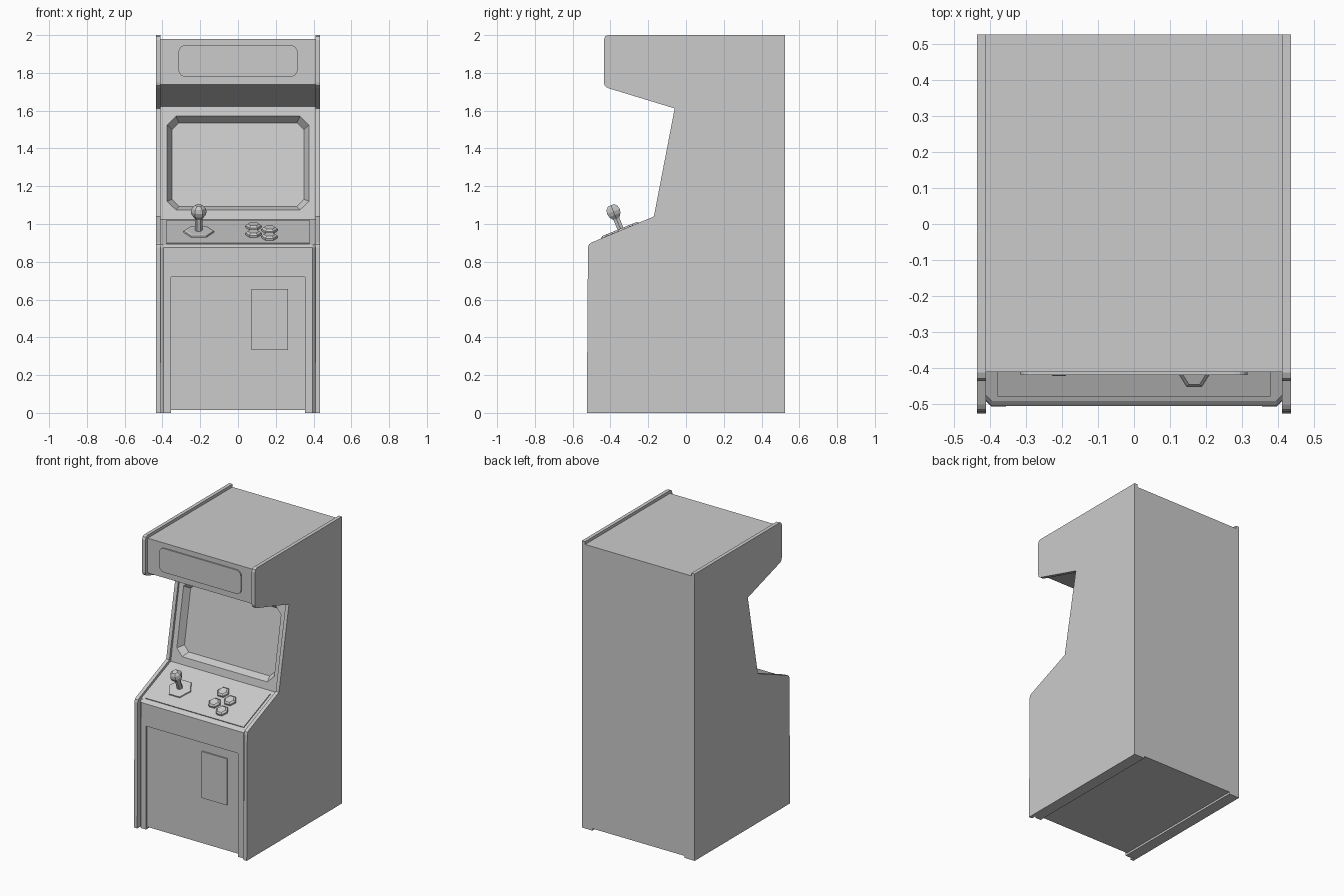
import bpy, bmesh, math
from mathutils import Matrix, Vector

if "Cube" in bpy.data.objects:
    bpy.data.objects.remove(bpy.data.objects["Cube"])

grey = bpy.data.materials.new("plain grey")
grey.use_nodes = True
grey.diffuse_color = (0.6, 0.6, 0.6, 1)
grey.node_tree.nodes["Principled BSDF"].inputs["Base Color"].default_value = (0.6, 0.6, 0.6, 1)


def frame(origin, v):
    """Plane whose u axis is world x, v runs up the surface, n points out."""
    u = Vector((1, 0, 0))
    v = Vector(v).normalized()
    return Matrix.Translation(origin) @ Matrix((u, v, u.cross(v))).transposed().to_4x4()


def loft(name, rings, matrix):
    """Skin a list of (height, outline) rings and cap both ends."""
    bm = bmesh.new()
    loops = [[bm.verts.new(matrix @ Vector((u, v, h))) for u, v in pts] for h, pts in rings]
    n = len(loops[0])
    for a, b in zip(loops, loops[1:]):
        for i in range(n):
            j = (i + 1) % n
            bm.faces.new((a[i], a[j], b[j], b[i]))
    bm.faces.new(loops[0][::-1])
    bm.faces.new(loops[-1])
    bmesh.ops.recalc_face_normals(bm, faces=bm.faces)
    mesh = bpy.data.meshes.new(name)
    bm.to_mesh(mesh)
    bm.free()
    mesh.materials.append(grey)
    obj = bpy.data.objects.new(name, mesh)
    bpy.context.scene.collection.objects.link(obj)
    return obj


def rect(w, h, r=0.0, steps=1):
    """Rectangle of half sizes w, h with cut (steps=1) or rounded corners."""
    if not r:
        return [(-w, -h), (w, -h), (w, h), (-w, h)]
    pts = []
    for k, (sx, sy) in enumerate([(1, 1), (-1, 1), (-1, -1), (1, -1)]):
        for s in range(steps + 1):
            a = math.pi / 2 * (k + s / steps)
            pts.append((sx * (w - r) + r * math.cos(a), sy * (h - r) + r * math.sin(a)))
    return pts


def hexagon(r):
    return [(r * math.cos(i * math.pi / 3), r * math.sin(i * math.pi / 3)) for i in range(6)]


def cut(target, cutter):
    mod = target.modifiers.new("cut", 'BOOLEAN')
    mod.object = cutter
    mod.solver = 'EXACT'
    bpy.context.view_layer.update()
    done = target.evaluated_get(bpy.context.evaluated_depsgraph_get())
    mesh = bpy.data.meshes.new_from_object(done)
    target.modifiers.clear()
    target.data = mesh
    bpy.data.objects.remove(cutter)


# side panels: one profile in the y-z plane, extruded along x
side_plane = Matrix(((0, 0, 1, 0), (1, 0, 0, 0), (0, 1, 0, 0), (0, 0, 0, 1)))
profile = [(0.525, 0), (0.525, 2), (-0.412, 2), (-0.428, 1.993), (-0.435, 1.975),
           (-0.435, 1.75), (-0.43, 1.732), (-0.415, 1.72), (-0.06, 1.612), (-0.17, 1.04),
           (-0.5, 0.902), (-0.514, 0.892), (-0.519, 0.875), (-0.525, 0)]
for label, s in (("left", 1), ("right", -1)):
    loft(label + "_side_panel", [(s * 0.41, profile), (s * 0.435, profile)], side_plane)


# cabinet body, with its lower front corners chamfered
def body_profile(back):
    return [(0.525, 0), (0.525, 1.98), (-0.41, 1.98), (-0.41, 1.738), (-0.045, 1.623),
            (-0.155, 1.025), (-0.49 + back, 0.888 + back * 0.409),
            (-0.504 + back, 0.875), (-0.506 + back, 0)]


body = loft("cabinet_body", [(x, body_profile(b)) for x, b in
            ((-0.41, 0.015), (-0.395, 0), (0.395, 0), (0.41, 0.015))], side_plane)

# door recess and the channel under the cabinet
cut(body, loft("door_cutter", [(0.493, rect(0.355, 0.72)), (0.6, rect(0.355, 0.72))],
               frame((0, 0, 0), (0, 0, 1))))
cut(body, loft("base_cutter", [(-0.1, rect(0.355, 0.8)), (0.014, rect(0.355, 0.8))],
               frame((0, 0, 0), (0, 1, 0))))

# sunken screen with sloping bezel
screen = frame((0, -0.1003, 1.3225), (0, 0.11, 0.598))
cut(body, loft("screen_cutter", [(-0.045, rect(0.35, 0.225, 0.038)),
                                 (0.0045, rect(0.378, 0.255, 0.048))], screen))

# sign plate and coin plate
front = (0, 0, 1)
sign = rect(0.315, 0.083, 0.035, 4)
loft("sign_plate", [(0, sign), (0.009, sign)], frame((0, -0.41, 1.863), front))
coin = rect(0.097, 0.162)
loft("coin_plate", [(0, coin), (0.009, coin)], frame((0.168, -0.493, 0.495), front))


# control deck
def on_deck(x, y):
    return frame((x, y, 1.025 + (y + 0.155) * 0.409), (0, 1, 0.409))


deck = rect(0.378, 0.159)
loft("control_plate", [(0, deck), (0.006, deck)], on_deck(0, -0.328))

for i, (x, y) in enumerate([(0.082, -0.275), (0.082, -0.37), (0.167, -0.32), (0.167, -0.41)]):
    loft("button_%d" % (i + 1), [(0.005, hexagon(0.042)), (0.018, hexagon(0.042)),
                                 (0.027, hexagon(0.03))], on_deck(x, y))

# joystick
stick = on_deck(-0.208, -0.337)
loft("joystick_base", [(0.005, hexagon(0.082)), (0.014, hexagon(0.08)),
                       (0.018, hexagon(0.066))], stick)
loft("joystick_shaft", [(0.015, hexagon(0.019)), (0.095, hexagon(0.019))], stick)
loft("joystick_ball", [(h, hexagon(r)) for h, r in
     ((0.083, 0.02), (0.105, 0.037), (0.125, 0.042), (0.145, 0.036), (0.16, 0.02))], stick)
